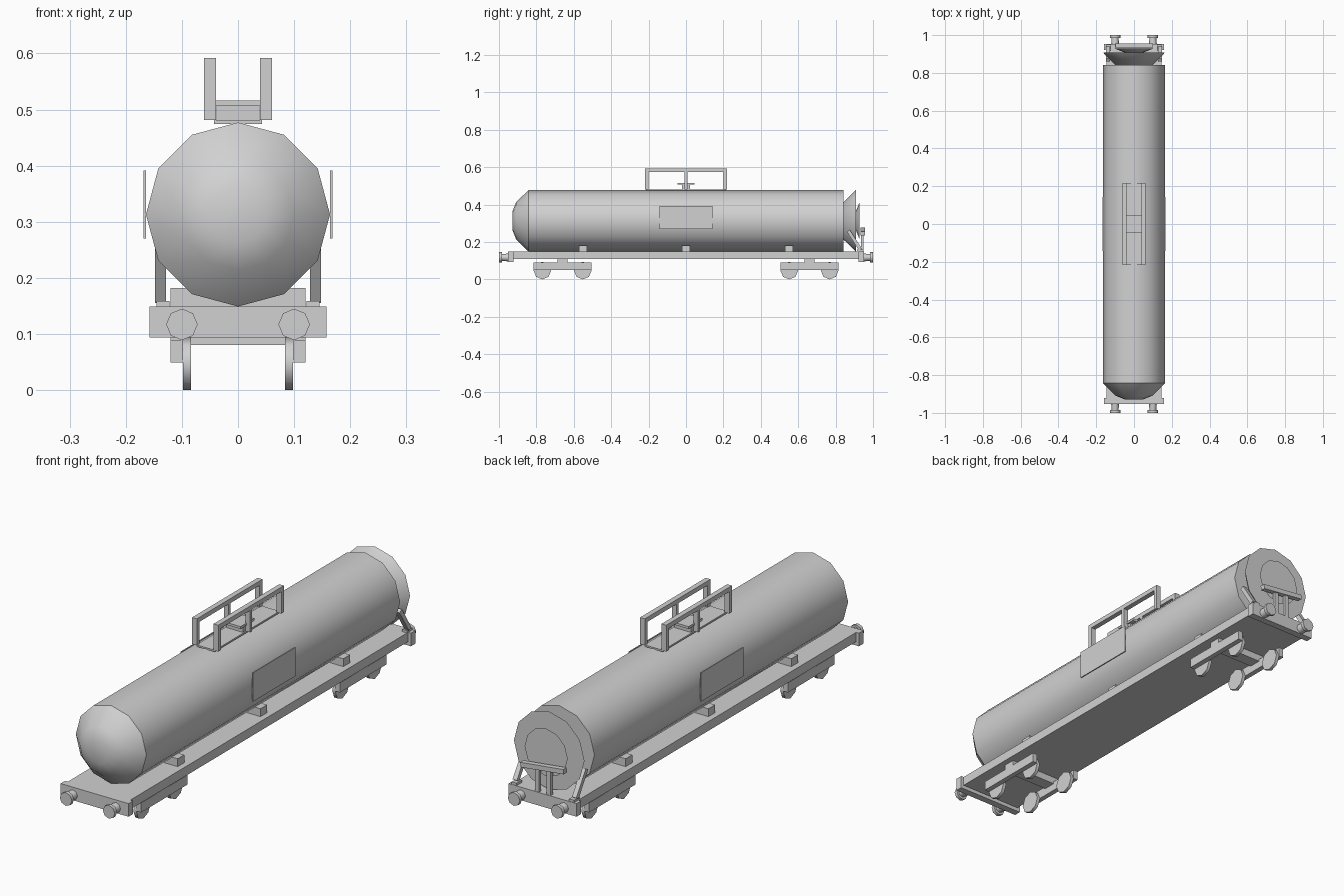
import bpy
import bmesh
from math import radians
from mathutils import Vector, Matrix

if "Cube" in bpy.data.objects:
    bpy.data.objects.remove(bpy.data.objects["Cube"], do_unlink=True)

grey = bpy.data.materials.new("plain_grey")
grey.use_nodes = True
colour = (0.64, 0.64, 0.64, 1)
grey.diffuse_color = colour
grey.node_tree.nodes["Principled BSDF"].inputs["Base Color"].default_value = colour


def finish(name, bm):
    """Make an object whose gentle edges are smooth and hard edges sharp."""
    bmesh.ops.recalc_face_normals(bm, faces=bm.faces)
    mesh = bpy.data.meshes.new(name)
    bm.to_mesh(mesh)
    bm.free()
    mesh.materials.append(grey)
    mesh.shade_smooth()
    mesh.set_sharp_from_angle(angle=radians(50))
    obj = bpy.data.objects.new(name, mesh)
    bpy.context.collection.objects.link(obj)


def box(name, x, y, z):
    """Box from (min, max) pairs on each axis."""
    lo, hi = Vector((x[0], y[0], z[0])), Vector((x[1], y[1], z[1]))
    bm = bmesh.new()
    size = Matrix.Diagonal((*(hi - lo), 1))
    bmesh.ops.create_cube(bm, size=1, matrix=Matrix.Translation((lo + hi) / 2) @ size)
    finish(name, bm)


def turned(name, origin, axis, profile, sides):
    """Closed turned solid; the profile lists (distance along axis, radius)."""
    turn = Vector((0, 0, 1)).rotation_difference(Vector(axis)).to_matrix().to_4x4()
    place = Matrix.Translation(origin) @ turn
    bm = bmesh.new()
    rings = []
    for d, r in profile:
        spot = place @ Matrix.Translation((0, 0, d))
        ring = bmesh.ops.create_circle(bm, segments=sides, radius=r, matrix=spot)
        rings.append(ring["verts"])
    for a, b in zip(rings, rings[1:]):
        for i in range(sides):
            bm.faces.new((a[i - 1], a[i], b[i], b[i - 1]))
    bm.faces.new(rings[0])
    bm.faces.new(rings[-1])
    finish(name, bm)


def strut(name, start, end, width, thick):
    """Rectangular bar between two points."""
    a, b = Vector(start), Vector(end)
    turn = Vector((0, 0, 1)).rotation_difference(b - a).to_matrix().to_4x4()
    size = Matrix.Diagonal((width, thick, (b - a).length, 1))
    bm = bmesh.new()
    bmesh.ops.create_cube(bm, size=1, matrix=Matrix.Translation((a + b) / 2) @ turn @ size)
    finish(name, bm)


def both(s, inner, outer):
    return sorted((s * inner, s * outer))


# Tank barrel with domed front end
R = 0.164
END, MID, TIP = 0.842, 0.908, 0.928
centre, back, front = (0, 0, 0.313), (0, 1, 0), (0, -1, 0)
turned("tank_barrel", centre, back, [(-END, R), (END, R)], 12)
turned("front_dome", centre, front, [(END, R), (MID, 0.1), (TIP, 0.05)], 12)

# Back end sections flare outwards to flat discs
turned("back_flare_outer", centre, back, [(END, 0.1), (MID, R)], 12)
turned("back_flare_inner", centre, back, [(MID, 0.05), (TIP, 0.1)], 12)

# Underframe and tank saddles
box("deck", (-0.145, 0.145), (-0.93, 0.93), (0.11, 0.149))
for y in (-0.55, 0, 0.55):
    box("saddle", (-0.12, 0.12), (y - 0.022, y + 0.022), (0.145, 0.182))

# Headstocks and buffers
for e in (-1, 1):
    box("headstock", (-0.158, 0.158), both(e, 0.922, 0.952), (0.094, 0.149))
    for x in (-0.1, 0.1):
        turned("buffer_shaft", (x, 0, 0.117), (0, e, 0), [(0.95, 0.021), (0.985, 0.018)], 8)
        turned("buffer_head", (x, 0, 0.117), (0, e, 0), [(0.985, 0.028), (1, 0.028)], 8)

# Bogies
for e in (-1, 1):
    c = e * 0.66
    box("bogie_bolster", (-0.12, 0.12), (c - 0.027, c + 0.027), (0.08, 0.112))
    for s in (-1, 1):
        box("bogie_side_frame", both(s, 0.098, 0.12), (c - 0.155, c + 0.155), (0.049, 0.089))
        for dy in (-0.108, 0.108):
            turned("wheel", (0, c + dy, 0.047), (s, 0, 0), [(0.084, 0.047), (0.098, 0.047)], 8)

# Top walkway, guard rails and hatch
box("walkway", (-0.043, 0.043), (-0.215, 0.215), (0.474, 0.481))
for s in (-1, 1):
    side = both(s, 0.039, 0.061)
    box("guard_rail", side, (-0.218, 0.218), (0.573, 0.592))
    for y, half in ((-0.209, 0.009), (0, 0.007), (0.209, 0.009)):
        box("guard_post", side, (y - half, y + half), (0.481, 0.58))
box("hatch_neck", (-0.038, 0.038), (-0.022, 0.022), (0.478, 0.508))
box("hatch_lid", (-0.044, 0.044), (-0.046, 0.046), (0.506, 0.516))

# Side panels
for s in (-1, 1):
    box("side_panel", both(s, 0.164, 0.168), (-0.142, 0.142), (0.27, 0.391))

# Back end braces and step rail
for s in (-1, 1):
    strut("end_brace", (s * 0.138, 0.868, 0.26), (s * 0.138, 0.932, 0.16), 0.02, 0.018)
    box("brace_foot", both(s, 0.122, 0.145), (0.915, 0.95), (0.148, 0.159))
    box("rail_post", both(s, 0.018, 0.036), (0.935, 0.95), (0.148, 0.255))
strut("end_rail", (0.1, 0.945, 0.245), (-0.1, 0.945, 0.268), 0.02, 0.022)
